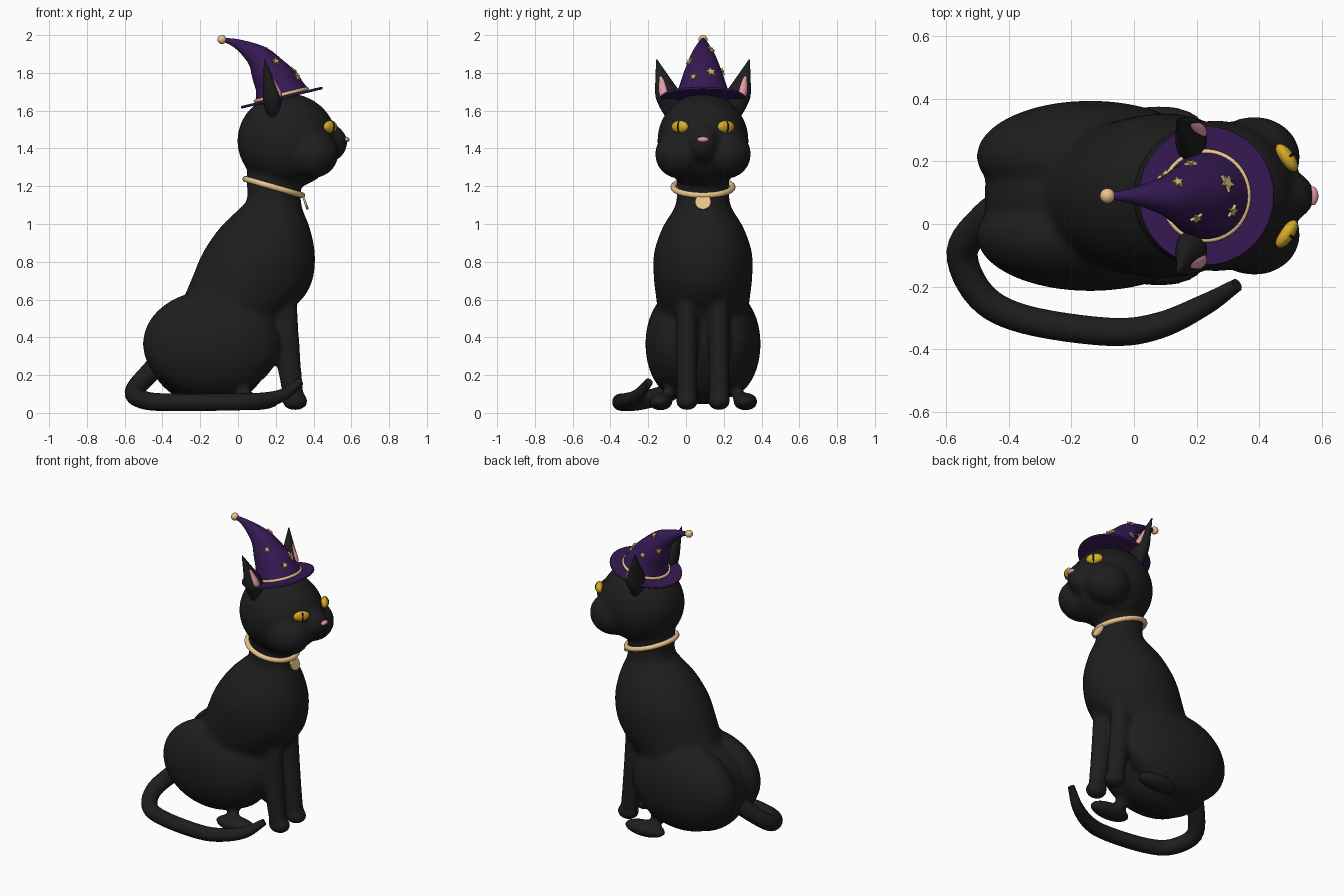
import bpy, bmesh, math
from mathutils import Vector, Matrix

if "Cube" in bpy.data.objects:
    bpy.data.objects.remove(bpy.data.objects["Cube"])

CY = 0.09  # the cat's symmetry plane


def mat(name, rgb):
    m = bpy.data.materials.new(name)
    m.diffuse_color = (*rgb, 1)
    m.use_nodes = True
    m.node_tree.nodes["Principled BSDF"].inputs["Base Color"].default_value = m.diffuse_color
    return m


BLACK = mat("black_fur", (0.013, 0.013, 0.014))
PUPIL = mat("pupil_black", (0.004, 0.004, 0.004))
PURPLE = mat("purple_felt", (0.036, 0.01, 0.088))
GOLD = mat("gold", (0.8, 0.56, 0.26))
STAR = mat("star_gold", (0.7, 0.5, 0.2))
AMBER = mat("amber", (0.68, 0.4, 0.02))
PINK = mat("pink", (0.75, 0.32, 0.38))


def finish(name, bm, material, smooth=True):
    bmesh.ops.recalc_face_normals(bm, faces=bm.faces)
    me = bpy.data.meshes.new(name)
    bm.to_mesh(me)
    bm.free()
    ob = bpy.data.objects.new(name, me)
    bpy.context.collection.objects.link(ob)
    me.materials.append(material)
    if smooth:
        bpy.ops.object.select_all(action='DESELECT')
        ob.select_set(True)
        bpy.context.view_layer.objects.active = ob
        bpy.ops.object.shade_smooth_by_angle(angle=math.radians(45))
    return ob


def ellipsoid(name, c, r, material, rot=0.0):
    bm = bmesh.new()
    m = Matrix.Translation(c) @ Matrix.Rotation(rot, 4, 'Z') @ Matrix.Diagonal((*r, 1))
    bmesh.ops.create_uvsphere(bm, u_segments=40, v_segments=24, radius=1, matrix=m)
    return finish(name, bm, material)


def disc(name, c, r, depth, tilt, material, bevel=0.003):
    bm = bmesh.new()
    m = Matrix.Translation(c) @ Matrix.Rotation(tilt, 4, 'Y')
    bmesh.ops.create_cone(bm, cap_ends=True, segments=64, radius1=r, radius2=r, depth=depth, matrix=m)
    ob = finish(name, bm, material)
    b = ob.modifiers.new("bevel", 'BEVEL')
    b.width, b.segments = bevel, 2
    return ob


def torus(name, c, major, minor, tilt, material):
    bm = bmesh.new()
    m = Matrix.Translation(c) @ Matrix.Rotation(tilt, 4, 'Y')
    rings = []
    for i in range(64):
        a = math.tau * i / 64
        rings.append([bm.verts.new(m @ Vector((
            (major + minor * math.cos(b)) * math.cos(a),
            (major + minor * math.cos(b)) * math.sin(a),
            minor * math.sin(b)))) for b in [math.tau * j / 12 for j in range(12)]])
    bridge(bm, rings + rings[:1])
    return finish(name, bm, material)


def bridge(bm, rings):
    n = len(rings[0])
    for p, q in zip(rings, rings[1:]):
        for j in range(n):
            k = (j + 1) % n
            bm.faces.new((p[j], p[k], q[k], q[j]))


def loft(name, stations, material, ref=(0, 1, 0), flat=False, steps=6, n=32):
    """Smooth skin through (x, y, z, radius along ref, other radius)."""
    s = [Vector(p) for p in stations]
    s = [2 * s[0] - s[1]] + s + [2 * s[-1] - s[-2]]
    path = []
    for a, b, c, d in zip(s, s[1:], s[2:], s[3:]):
        for i in range(steps):
            t = i / steps
            path.append(0.5 * (2 * b + (c - a) * t + (2 * a - 5 * b + 4 * c - d) * t * t
                               + (3 * b - a - 3 * c + d) * t ** 3))
    path.append(s[-2])
    bm, rings = bmesh.new(), []
    for i, p in enumerate(path):
        tan = (path[min(i + 1, len(path) - 1)] - path[max(i - 1, 0)])
        tan = Vector((0, 0, 1)) if flat else Vector(tan[:3]).normalized()
        u = Vector(ref)
        u = (u - tan * u.dot(tan)).normalized()
        v = tan.cross(u)
        rings.append([bm.verts.new(Vector(p[:3]) + u * p[3] * math.cos(a) + v * p[4] * math.sin(a))
                      for a in [math.tau * j / n for j in range(n)]])
    bridge(bm, rings)
    bm.faces.new(rings[0])
    bm.faces.new(rings[-1])
    return finish(name, bm, material)


# torso and neck: z, centre x, half depth x, half width y
torso = [(0.05, -0.11, 0.06, 0.05), (0.12, -0.11, 0.19, 0.16), (0.3, -0.08, 0.28, 0.22),
         (0.5, -0.035, 0.285, 0.235), (0.62, 0.036, 0.318, 0.25), (0.72, 0.079, 0.32, 0.261),
         (0.85, 0.111, 0.296, 0.259), (0.98, 0.142, 0.238, 0.215), (1.07, 0.17, 0.175, 0.16),
         (1.13, 0.19, 0.143, 0.14), (1.25, 0.19, 0.145, 0.138), (1.38, 0.2, 0.14, 0.14)]
fur = [loft("body", [(x, CY, z, ry, rx) for z, x, rx, ry in torso], BLACK, flat=True, n=48)]

# rump, skull and muzzle
fur.append(ellipsoid("rump", (-0.17, CY, 0.34), (0.31, 0.25, 0.295), BLACK))
fur.append(ellipsoid("head", (0.26, CY, 1.44), (0.264, 0.242, 0.252), BLACK))
fur.append(ellipsoid("muzzle", (0.425, CY, 1.43), (0.155, 0.1, 0.12), BLACK))
ellipsoid("nose", (0.572, CY, 1.447), (0.018, 0.03, 0.015), PINK)

# mirrored parts
for side, s in (("left", 1), ("right", -1)):
    def at(x, d, z):
        return (x, CY + s * d, z)

    fur += [
        ellipsoid(f"{side}_haunch", at(-0.14, 0.127, 0.365), (0.365, 0.178, 0.284), BLACK),
        ellipsoid(f"{side}_hind_paw", at(0.08, 0.225, 0.06), (0.146, 0.065, 0.048), BLACK),
        ellipsoid(f"{side}_hock", at(0.03, 0.18, 0.11), (0.035, 0.03, 0.06), BLACK),
        loft(f"{side}_front_leg", [(*at(0.22, 0.085, 0.78), 0.062, 0.09), (*at(0.235, 0.085, 0.6), 0.058, 0.078),
                                   (*at(0.265, 0.085, 0.3), 0.056, 0.066),
                                   (*at(0.295, 0.085, 0.07), 0.054, 0.054)], BLACK),
        ellipsoid(f"{side}_front_paw", at(0.302, 0.085, 0.062), (0.07, 0.06, 0.05), BLACK),
        ellipsoid(f"{side}_cheek", at(0.385, 0.125, 1.37), (0.147, 0.129, 0.13), BLACK)]

    # eyes turned outward
    a = s * math.radians(35)
    ellipsoid(f"{side}_eye", at(0.489, 0.122, 1.515), (0.024, 0.052, 0.033), AMBER, a)
    ellipsoid(f"{side}_pupil", at(0.489 + 0.01 * math.cos(a), 0.12 + 0.01 * math.sin(abs(a)), 1.515),
              (0.018, 0.008, 0.031), PUPIL, a)

    # ears with pink lining
    loft(f"{side}_ear", [(*at(0.185, 0.16, 1.56), 0.035, 0.02), (*at(0.182, 0.17, 1.62), 0.06, 0.042),
                         (*at(0.182, 0.182, 1.68), 0.07, 0.05),
                         (*at(0.162, 0.212, 1.77), 0.04, 0.027), (*at(0.14, 0.245, 1.87), 0.003, 0.003)],
         BLACK, flat=True)
    loft(f"{side}_inner_ear", [(*at(0.2, 0.2, 1.65), 0.018, 0.015), (*at(0.198, 0.205, 1.69), 0.03, 0.035),
                               (*at(0.171, 0.218, 1.765), 0.02, 0.022), (*at(0.15, 0.238, 1.83), 0.003, 0.003)],
         PINK, flat=True)

# fuse the fur parts into one softly blended skin
bpy.ops.object.select_all(action='DESELECT')
for ob in fur:
    ob.modifiers.clear()
    ob.select_set(True)
bpy.context.view_layer.objects.active = fur[0]
bpy.ops.object.join()
body = fur[0]
remesh = body.modifiers.new("fuse", 'REMESH')
remesh.mode, remesh.voxel_size, remesh.use_smooth_shade = 'VOXEL', 0.012, True
soften = body.modifiers.new("soften", 'SMOOTH')
soften.factor, soften.iterations = 0.5, 18

# tail curling around the right side
tail = [(-0.38, 0.08, 0.3, 0.055), (-0.47, 0.02, 0.21, 0.053), (-0.55, -0.09, 0.11, 0.05),
        (-0.49, -0.23, 0.066, 0.048), (-0.35, -0.305, 0.056, 0.046), (-0.08, -0.345, 0.057, 0.045),
        (0.08, -0.325, 0.062, 0.042), (0.227, -0.258, 0.09, 0.034), (0.33, -0.195, 0.165, 0.021)]
loft("tail", [(*p, p[3]) for p in tail], BLACK, ref=(0, 0, 1))

# collar and tag
torus("collar", (0.19, CY, 1.195), 0.156, 0.016, math.radians(16), GOLD)
disc("collar_tag", (0.355, CY, 1.117), 0.043, 0.012, math.radians(71), GOLD)

# hat
tilt = math.radians(-13.5)
disc("hat_brim", (0.232, CY, 1.669), 0.222, 0.014, tilt, PURPLE, 0.004)
cone = [(0.233, 1.668, 0.146), (0.205, 1.74, 0.121), (0.167, 1.802, 0.1), (0.122, 1.868, 0.074),
        (0.068, 1.913, 0.05), (-0.01, 1.956, 0.024), (-0.085, 1.978, 0.009)]
hat = loft("hat_cone", [(x, CY, z, r, r) for x, z, r in cone], PURPLE, n=48)
torus("hat_band", (0.229, CY, 1.684), 0.141, 0.009, tilt, GOLD)
ellipsoid("hat_bobble", (-0.085, CY, 1.977), (0.024, 0.024, 0.024), GOLD)

# stars laid on the hat surface
spots = [(0.304, 0.134, 1.81, 0.031), (0.317, 0.04, 1.78, 0.023), (0.2, 0.02, 1.86, 0.022),
         (0.14, 0.134, 1.925, 0.021), (0.18, 0.21, 1.81, 0.022), (0.08, 0.17, 1.84, 0.021)]
for i, (x, y, z, r) in enumerate(spots):
    _, loc, nor, _ = hat.closest_point_on_mesh((x, y, z))
    m = Matrix.Translation(loc) @ nor.to_track_quat('Z', 'Y').to_matrix().to_4x4()
    bm = bmesh.new()
    ring = []
    for k in range(10):
        q = r if k % 2 == 0 else r * 0.42
        a = math.tau * k / 10 + math.pi / 2
        ring.append(bm.verts.new(m @ Vector((q * math.cos(a), q * math.sin(a), -0.004))))
    face = bm.faces.new(ring)
    top = bmesh.ops.extrude_face_region(bm, geom=[face])["geom"]
    bmesh.ops.translate(bm, vec=nor * 0.013, verts=[v for v in top if isinstance(v, bmesh.types.BMVert)])
    finish(f"hat_star_{i + 1}", bm, STAR, smooth=False)
